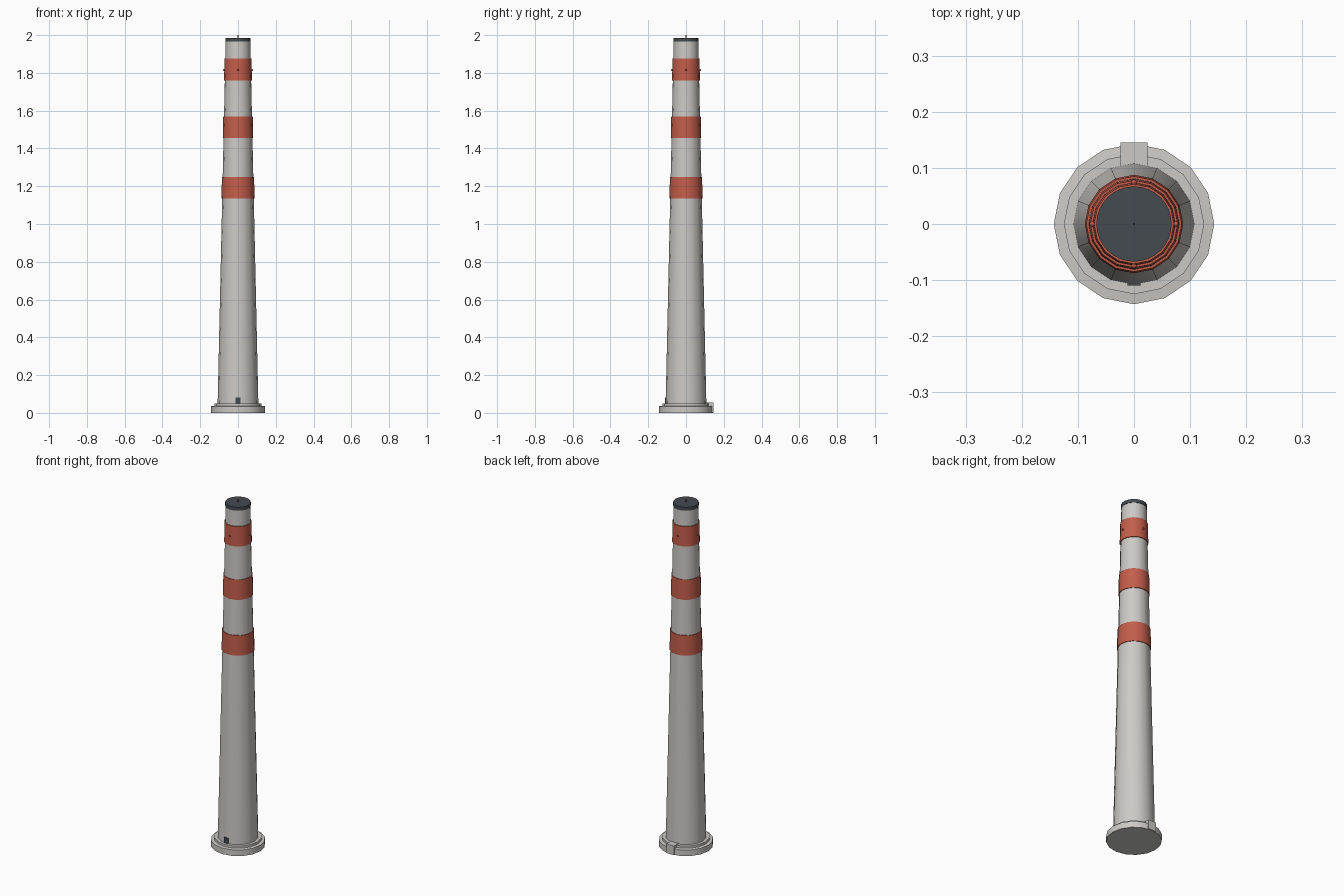
import bpy, math

if "Cube" in bpy.data.objects:
    bpy.data.objects.remove(bpy.data.objects["Cube"])

def mat(name, col):
    m = bpy.data.materials.new(name)
    m.diffuse_color = col
    m.use_nodes = True
    m.node_tree.nodes["Principled BSDF"].inputs["Base Color"].default_value = m.diffuse_color
    return m

RED = mat("red_paint", (0.55, 0.11, 0.07, 1))
DARK = mat("dark_metal", (0.06, 0.07, 0.08, 1))
GREY = mat("concrete", (0.6, 0.59, 0.56, 1))
SIDES = 16

def lathe(name, profile, material, sides=SIDES):
    """Revolve (radius, z) points about the z axis; radius 0 makes a pole."""
    verts, rings, faces = [], [], []
    for r, z in profile:
        n = 1 if r == 0 else sides
        start = len(verts)
        verts += [(r * math.cos(2 * math.pi * i / sides),
                   r * math.sin(2 * math.pi * i / sides), z) for i in range(n)]
        rings.append([start + (i % n) for i in range(sides)])
    for a, b in zip(rings, rings[1:]):
        for i in range(sides):
            j = (i + 1) % sides
            faces.append(tuple(dict.fromkeys((a[i], a[j], b[j], b[i]))))
    me = bpy.data.meshes.new(name)
    me.from_pydata(verts, [], faces)
    ob = bpy.data.objects.new(name, me)
    bpy.context.collection.objects.link(ob)
    me.materials.append(material)
    bpy.ops.object.select_all(action='DESELECT')
    ob.select_set(True)
    bpy.context.view_layer.objects.active = ob
    bpy.ops.object.shade_smooth_by_angle(angle=math.radians(35))
    return ob

def box(name, centre, size, material):
    bpy.ops.mesh.primitive_cube_add(size=1, location=centre)
    ob = bpy.context.object
    ob.name = name
    ob.scale = size
    ob.data.materials.append(material)

def shaft_radius(z):
    return 0.108 - 0.0222 * (z - 0.04)

# Stepped foundation
lathe("foundation", [(0, 0), (0.143, 0), (0.143, 0.035), (0.125, 0.037),
                     (0.125, 0.05), (0, 0.05)], GREY)

# Tapered shaft
lathe("shaft", [(0, 0.04), (shaft_radius(0.04), 0.04),
                (shaft_radius(1.97), 1.97), (0, 1.97)], GREY)

# Painted warning bands, slightly proud of the shaft
for k, (lo, hi) in enumerate([(1.135, 1.25), (1.455, 1.57), (1.76, 1.875)]):
    a, b = shaft_radius(lo), shaft_radius(hi)
    lathe(f"warning_band_{k + 1}", [(a - 0.003, lo), (a + 0.004, lo),
                                    (b + 0.004, hi), (b - 0.003, hi)], RED)

# Dark cap and thin rod at the mouth
lathe("cap", [(0, 1.965), (0.067, 1.965), (0.067, 1.985), (0, 1.985)], DARK, 32)
lathe("lightning_rod", [(0, 1.98), (0.002, 1.98), (0.002, 2.0), (0, 2.0)], DARK, 8)

# Small warning lights around the top band
for i in range(4):
    a = i * math.pi / 2
    r = shaft_radius(1.815) + 0.006
    bpy.ops.mesh.primitive_uv_sphere_add(
        segments=8, ring_count=6, radius=0.005,
        location=(r * math.cos(a), r * math.sin(a), 1.815))
    bpy.context.object.name = f"warning_light_{i + 1}"
    bpy.context.object.data.materials.append(RED)
    bpy.ops.object.shade_smooth()

# Access door at the front, flue block at the back
box("access_door", (0, -0.105, 0.065), (0.024, 0.01, 0.034), DARK)
box("flue_block", (0, 0.122, 0.0275), (0.048, 0.046, 0.053), GREY)
